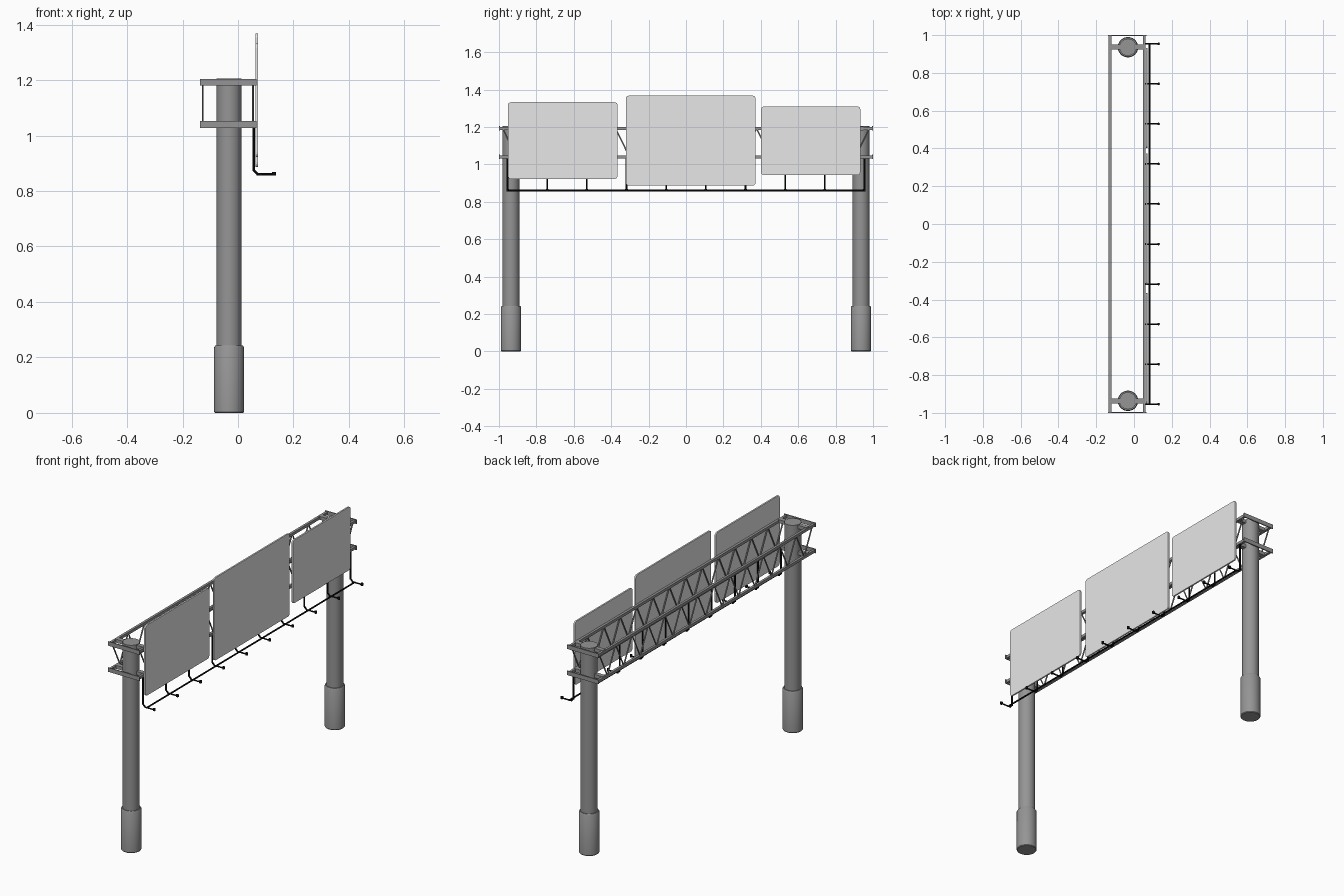
import bpy, bmesh, math
from mathutils import Vector, Matrix

if "Cube" in bpy.data.objects:
    bpy.data.objects.remove(bpy.data.objects["Cube"])


def material(name, v):
    m = bpy.data.materials.new(name)
    m.diffuse_color = (v, v, v, 1)
    m.use_nodes = True
    m.node_tree.nodes["Principled BSDF"].inputs["Base Color"].default_value = m.diffuse_color
    return m


STEEL = material("grey steel", 0.30)
PANEL = material("light grey panel", 0.80)
BLACK = material("black metal", 0.005)


def finish(name, bm, mat, smooth=False):
    bmesh.ops.recalc_face_normals(bm, faces=bm.faces)
    me = bpy.data.meshes.new(name)
    bm.to_mesh(me)
    bm.free()
    ob = bpy.data.objects.new(name, me)
    bpy.context.collection.objects.link(ob)
    me.materials.append(mat)
    if smooth:
        bpy.ops.object.select_all(action='DESELECT')
        ob.select_set(True)
        bpy.context.view_layer.objects.active = ob
        bpy.ops.object.shade_smooth_by_angle(angle=math.radians(35))
    return ob


def box(bm, lo, hi):
    lo, hi = Vector(lo), Vector(hi)
    mat = Matrix.Translation((lo + hi) / 2) @ Matrix.Diagonal((*(hi - lo), 1))
    bmesh.ops.create_cube(bm, size=1, matrix=mat)


def rod(bm, a, b, r, sides=8):
    a, b = Vector(a), Vector(b)
    rot = (b - a).to_track_quat('Z', 'Y').to_matrix().to_4x4()
    bmesh.ops.create_cone(bm, cap_ends=True, segments=sides, radius1=r, radius2=r,
                          depth=(b - a).length,
                          matrix=Matrix.Translation((a + b) / 2) @ rot)


def lathe(name, profile, x, y, mat, sides=40):
    bm = bmesh.new()
    rings = [[bm.verts.new((x + r * math.cos(2 * math.pi * i / sides),
                            y + r * math.sin(2 * math.pi * i / sides), z))
              for i in range(sides)] for r, z in profile]
    for a, b in zip(rings, rings[1:]):
        for i in range(sides):
            j = (i + 1) % sides
            bm.faces.new((a[i], a[j], b[j], b[i]))
    bm.faces.new(rings[0])
    bm.faces.new(rings[-1])
    finish(name, bm, mat, True)


XB, XF = -0.127, 0.054        # back and front truss planes
Z_TOP, Z_LOW = 1.192, 1.04    # chord heights

# columns with thicker bases
for side, label in ((-1, "near"), (1, "far")):
    lathe(label + "_column", [(0.051, 0), (0.054, 0.004), (0.054, 0.236),
                              (0.050, 0.243), (0.045, 0.243), (0.045, 1.206)],
          -0.032, side * 0.936, STEEL)

# long chords, end plates and the cross beams that hold the columns
bm = bmesh.new()
for z in (Z_TOP, Z_LOW):
    for x in (XB, XF):
        box(bm, (x - 0.007, -1, z - 0.008), (x + 0.007, 1, z + 0.008))
    for s in (-1, 1):
        y = s * 0.997
        box(bm, (-0.137, y - 0.003, z - 0.012), (0.066, y + 0.003, z + 0.012))
        y = s * 0.936
        box(bm, (XB, y - 0.013, z - 0.010), (XF, y + 0.013, z + 0.010))
finish("truss_chords", bm, STEEL)

# zigzag bracing on both faces
bm = bmesh.new()
BAYS = 13
step = 1.96 / BAYS
for x in (XB, XF):
    for i in range(BAYS):
        y = -0.98 + i * step
        rod(bm, (x, y, Z_TOP), (x, y + step / 2, Z_LOW), 0.004, 6)
        rod(bm, (x, y + step / 2, Z_LOW), (x, y + step, Z_TOP), 0.004, 6)
finish("truss_bracing", bm, STEEL, True)


# sign panels with rounded corners
def sign(name, y0, y1, z0, z1, r=0.016):
    bm = bmesh.new()
    pts = []
    corners = ((y1 - r, z1 - r), (y0 + r, z1 - r), (y0 + r, z0 + r), (y1 - r, z0 + r))
    for k, (cy, cz) in enumerate(corners):
        for i in range(6):
            a = math.pi / 2 * (k + i / 5)
            pts.append(bm.verts.new((0.063, cy + r * math.cos(a), cz + r * math.sin(a))))
    f = bm.faces.new(pts)
    ext = bmesh.ops.extrude_face_region(bm, geom=[f])
    bmesh.ops.translate(bm, vec=(0.009, 0, 0),
                        verts=[v for v in ext["geom"] if isinstance(v, bmesh.types.BMVert)])
    finish(name, bm, PANEL)


sign("left_sign", -0.952, -0.366, 0.922, 1.332)
sign("middle_sign", -0.322, 0.372, 0.886, 1.367)
sign("right_sign", 0.402, 0.932, 0.942, 1.31)

# lamp hangers, arms and the rail joining them
bm = bmesh.new()
for i in range(10):
    y = -0.954 + i * 0.212
    rod(bm, (0.056, y, 1.045), (0.056, y, 0.872), 0.0045)
    rod(bm, (0.056, y, 0.875), (0.071, y, 0.860), 0.0045)
    rod(bm, (0.066, y, 0.860), (0.130, y, 0.860), 0.0040)
finish("lamp_arms", bm, BLACK, True)

bm = bmesh.new()
rod(bm, (0.082, -0.958, 0.860), (0.082, 0.958, 0.860), 0.0045)
finish("lamp_rail", bm, BLACK, True)

bm = bmesh.new()
for i in range(10):
    y = -0.954 + i * 0.212
    rod(bm, (0.130, y, 0.855), (0.130, y, 0.869), 0.007, 12)
finish("lamps", bm, BLACK, True)
